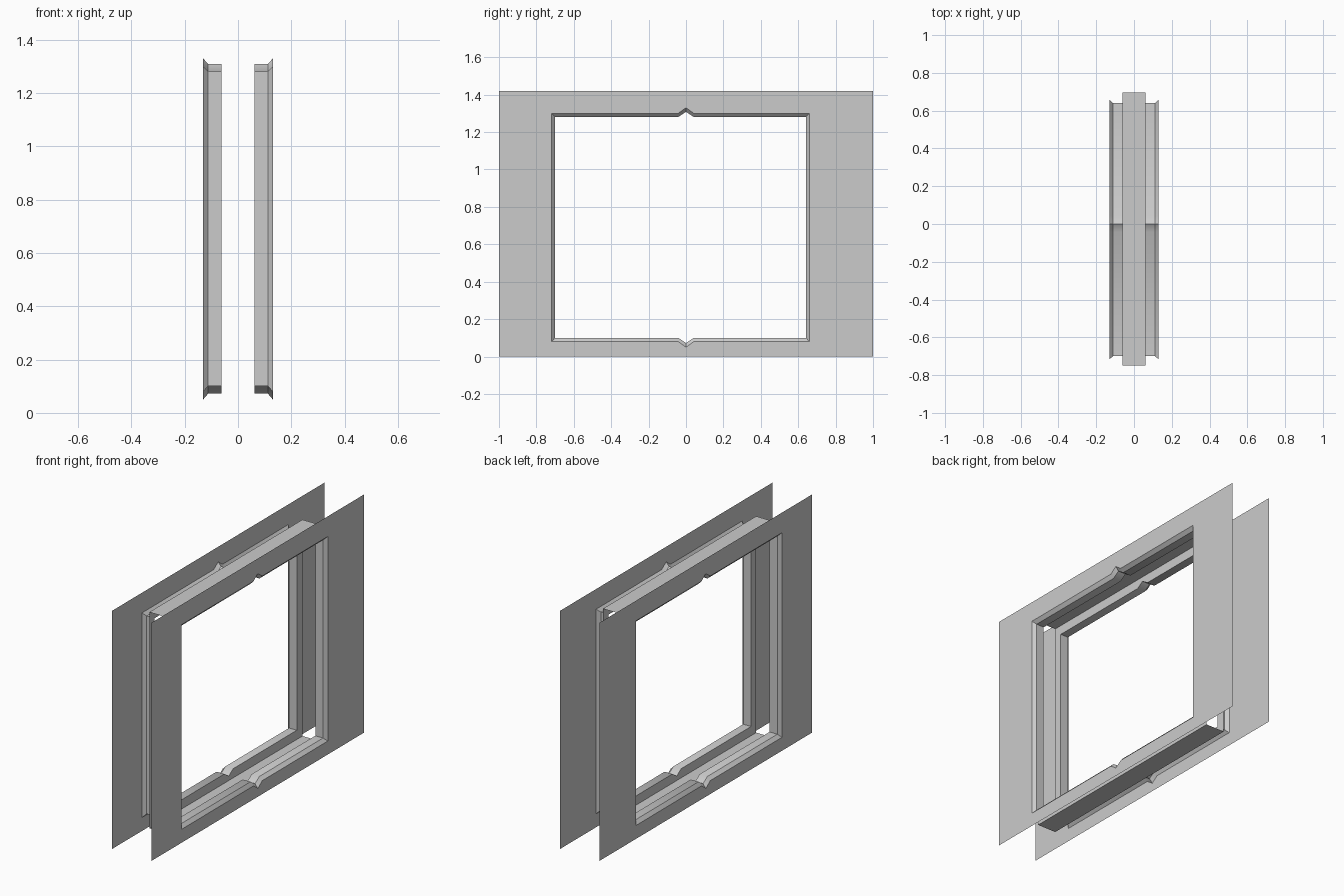
import bpy, math

if "Cube" in bpy.data.objects:
    bpy.data.objects.remove(bpy.data.objects["Cube"])

# x stations from wall face to inner pocket
X_WALL, X_BEVEL, X_POCKET = 0.131, 0.112, 0.061
NOTCH = 0.042


def outline(x, y0, y1, z0, z1, depth):
    """Ten-point rectangle with a centred V notch at bottom and top."""
    bottom = [(y0, z0), (-NOTCH, z0), (0, z0 - depth), (NOTCH, z0), (y1, z0)]
    top = [(y1, z1), (NOTCH, z1), (0, z1 + depth), (-NOTCH, z1), (y0, z1)]
    return [(x, y, z) for y, z in bottom + top]


def make_object(name, verts, faces, mirror=True):
    mesh = bpy.data.meshes.new(name)
    mesh.from_pydata(verts, [], faces)
    ob = bpy.data.objects.new(name, mesh)
    bpy.context.collection.objects.link(ob)
    if mirror:
        mod = ob.modifiers.new("Mirror", "MIRROR")
        mod.use_axis = (True, False, False)
        mod.use_mirror_merge = False
    return ob


def loft(name, loops):
    """Bridge successive closed loops with quads."""
    n = len(loops[0])
    verts = [v for loop in loops for v in loop]
    faces = []
    for k in range(len(loops) - 1):
        for i in range(n):
            j = (i + 1) % n
            faces.append((k * n + i, k * n + j, (k + 1) * n + j, (k + 1) * n + i))
    return make_object(name, verts, faces)


wall_edge = outline(X_WALL, -1, 1, 0, 1.42, 0)
hole_edge = outline(X_WALL, -0.718, 0.66, 0.08, 1.30, 0.03)
reveal_front = outline(X_BEVEL, -0.70, 0.641, 0.10, 1.28, 0.028)
reveal_back = outline(X_POCKET, -0.70, 0.641, 0.10, 1.28, 0.028)
pocket_edge = outline(X_POCKET, -0.748, 0.695, 0.045, 1.335, 0)

# Wall sheets, opening reveals and pocket flanges (mirrored to both sides)
loft("wall_panel", [wall_edge, hole_edge])
reveal = loft("opening_reveal", [hole_edge, reveal_front, reveal_back])
loft("pocket_flange", [reveal_back, pocket_edge])

# Soft shading across the notch slopes, crisp elsewhere
bpy.context.view_layer.objects.active = reveal
reveal.select_set(True)
bpy.ops.object.shade_smooth_by_angle(angle=math.radians(40))

# Sill and head plates closing the pocket; its ends stay open
for name, z, order in (("pocket_sill", 0.045, (0, 1, 2, 3)),
                       ("pocket_head", 1.335, (3, 2, 1, 0))):
    p = X_POCKET
    corners = [(-p, -0.748, z), (p, -0.748, z), (p, 0.695, z), (-p, 0.695, z)]
    make_object(name, corners, [order], mirror=False)
